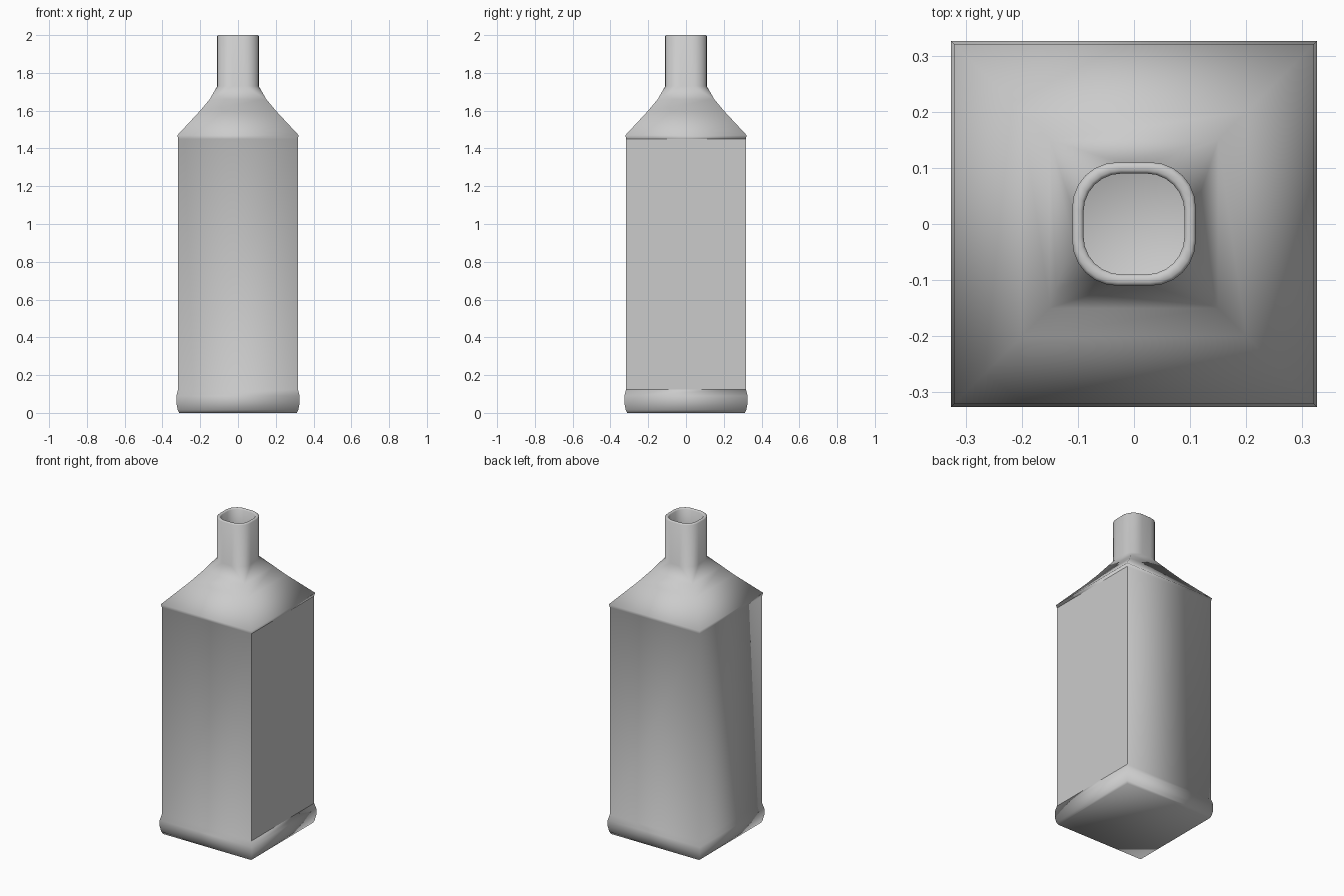
import bpy, bmesh, math

if "Cube" in bpy.data.objects:
    bpy.data.objects.remove(bpy.data.objects["Cube"])

SEG = 6  # segments per rounded corner

# profile: (half width, corner radius, z), outside bottom -> rim -> inside bottom
PROFILE = [
    # base bulge
    (0.312, 0, 0.0), (0.319, 0, 0.015), (0.326, 0, 0.05), (0.326, 0, 0.09), (0.317, 0, 0.125),
    # body and shoulder lip
    (0.317, 0, 1.45), (0.321, 0, 1.47),
    # shoulder
    (0.20, 0, 1.60), (0.15, 0, 1.66),
    # neck and rim
    (0.11, 0.08, 1.73), (0.11, 0.08, 1.995), (0.105, 0.077, 2.0), (0.095, 0.071, 2.0),
    (0.09, 0.068, 1.995),
    # hollow inside
    (0.09, 0.068, 1.72), (0.13, 0, 1.65), (0.18, 0, 1.59), (0.297, 0, 1.45), (0.297, 0, 0.02),
]


def ring(bm, half, radius, z):
    verts = []
    for i in range(4):
        mid = math.pi / 4 + i * math.pi / 2
        cx = math.copysign(half - radius, math.cos(mid))
        cy = math.copysign(half - radius, math.sin(mid))
        for s in range(SEG + 1):
            a = i * math.pi / 2 + s / SEG * math.pi / 2
            verts.append(bm.verts.new((cx + radius * math.cos(a), cy + radius * math.sin(a), z)))
    return verts


bm = bmesh.new()
rings = [ring(bm, *p) for p in PROFILE]
n = len(rings[0])
for lo, hi in zip(rings, rings[1:]):
    for i in range(n):
        j = (i + 1) % n
        bm.faces.new((lo[i], lo[j], hi[j], hi[i]))
# outer and inner bottoms
bm.faces.new(rings[0][::-1])
bm.faces.new(rings[-1])
# square rings collapse to four corners
bmesh.ops.remove_doubles(bm, verts=bm.verts, dist=1e-5)
bmesh.ops.recalc_face_normals(bm, faces=bm.faces)

# smooth shading, with one flat side panel on the right
for f in bm.faces:
    c = f.calc_center_median()
    f.smooth = not (c.x > 0.31 and 0.5 < c.z < 1.0)

mesh = bpy.data.meshes.new("bottle")
bm.to_mesh(mesh)
bm.free()
bottle = bpy.data.objects.new("bottle", mesh)
bpy.context.collection.objects.link(bottle)
